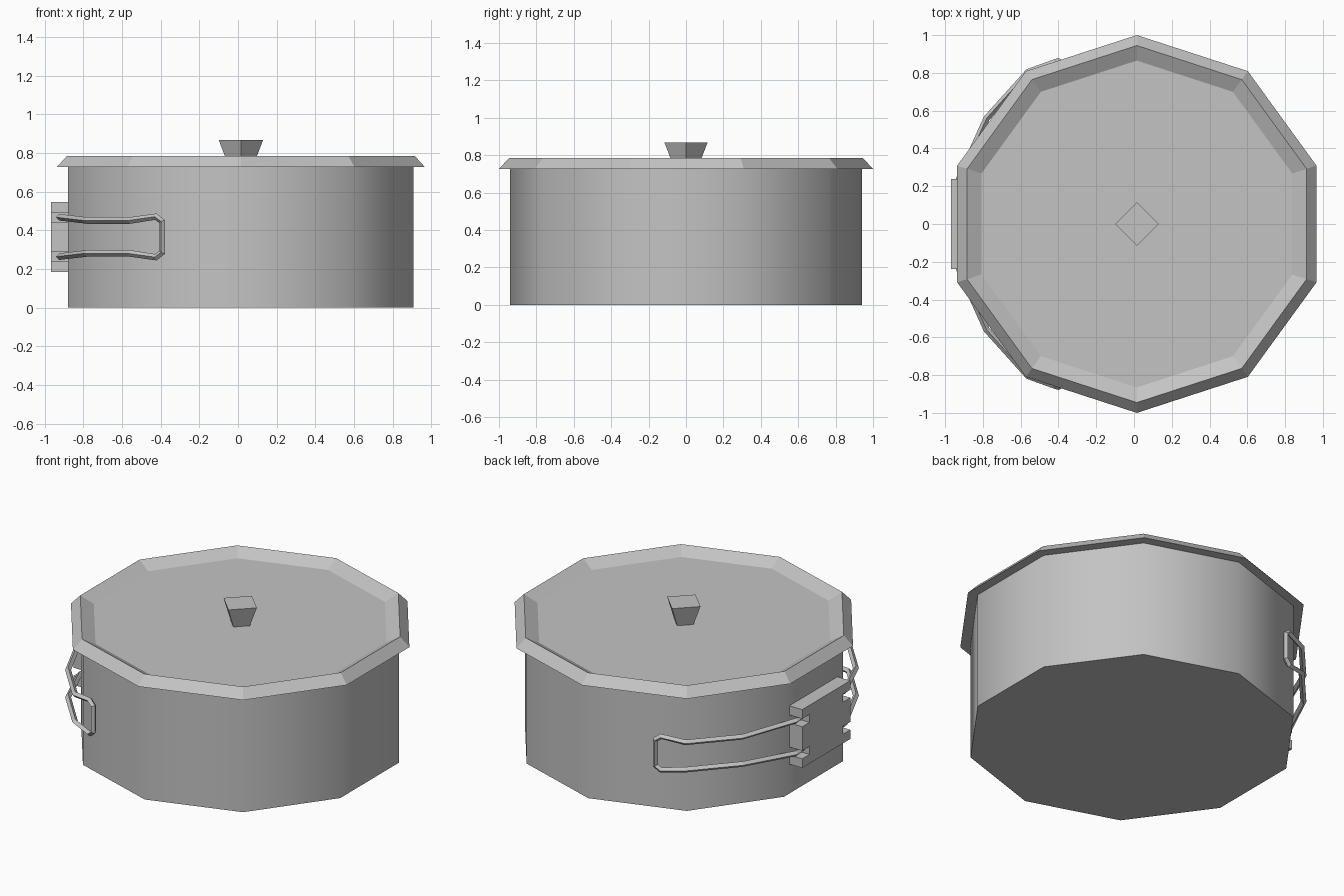
import bpy
import bmesh
from math import sin, cos, pi, radians

cube = bpy.data.objects.get("Cube")
if cube:
    bpy.data.objects.remove(cube, do_unlink=True)

CX = 0.015      # axis of the pot
MID = 0.365     # middle height of the handles

metal = bpy.data.materials.new("grey metal")
metal.use_nodes = True
grey = (0.55, 0.55, 0.55, 1)
metal.diffuse_color = grey
metal.node_tree.nodes["Principled BSDF"].inputs["Base Color"].default_value = grey


def add_object(name, data):
    obj = bpy.data.objects.new(name, data)
    data.materials.append(metal)
    bpy.context.collection.objects.link(obj)
    return obj


def mesh_object(name, bm):
    bmesh.ops.recalc_face_normals(bm, faces=bm.faces)
    mesh = bpy.data.meshes.new(name)
    bm.to_mesh(mesh)
    bm.free()
    return add_object(name, mesh)


def lathe(name, profile, sides):
    """Capped solid from (radius, z) rings, with a corner on the y axis."""
    bm = bmesh.new()
    rings = []
    for r, z in profile:
        angles = [pi / 2 + 2 * pi * i / sides for i in range(sides)]
        rings.append([bm.verts.new((CX + r * cos(a), r * sin(a), z)) for a in angles])
    for low, high in zip(rings, rings[1:]):
        for i in range(sides):
            j = (i + 1) % sides
            bm.faces.new((low[i], low[j], high[j], high[i]))
    bm.faces.new(rings[0])
    bm.faces.new(rings[-1])
    return mesh_object(name, bm)


# Pot body: ten sides, shaded round
body = lathe("pot_body", [(0.94, 0), (0.94, 0.73)], 10)
bpy.context.view_layer.objects.active = body
body.select_set(True)
bpy.ops.object.shade_smooth_by_angle(angle=radians(40))
body.select_set(False)

# Lid: sloped rim and sunken top, with a flared square knob
lathe("lid", [(0.93, 0.727), (1.0, 0.727), (0.945, 0.785), (0.865, 0.742)], 10)
lathe("lid_knob", [(0.066, 0.74), (0.115, 0.867)], 4)

# Bracket: plate outline notched at both ends, extruded out from the wall
half, inner = 0.237, 0.165
right_side = [(half, 0.183), (half, 0.24), (inner, 0.24), (inner, 0.29), (half, 0.29)]
right_side += [(y, 2 * MID - z) for y, z in reversed(right_side)]
outline = right_side + [(-y, z) for y, z in reversed(right_side)]
bm = bmesh.new()
plate = bm.faces.new([bm.verts.new((-0.87, y, z)) for y, z in outline])
out = bmesh.ops.extrude_face_region(bm, geom=[plate])
moved = [v for v in out["geom"] if isinstance(v, bmesh.types.BMVert)]
bmesh.ops.translate(bm, verts=moved, vec=(-0.098, 0, 0))
bm.faces.ensure_lookup_table()
mesh_object("handle_bracket", bm)

# Wire handles: (x, y, half height) along the wall, looped back at the far end
wire = [(-0.92, 0.17, 0.102), (-0.925, 0.24, 0.102), (-0.78, 0.56, 0.085),
        (-0.56, 0.805, 0.085), (-0.425, 0.853, 0.105), (-0.393, 0.863, 0.08)]
for name, side in (("front_handle", -1), ("back_handle", 1)):
    path = [(x, side * y, MID + h) for x, y, h in wire]
    path += [(x, side * y, MID - h) for x, y, h in reversed(wire)]
    curve = bpy.data.curves.new(name, "CURVE")
    curve.dimensions = "3D"
    curve.bevel_depth = 0.017
    curve.bevel_resolution = 0
    curve.use_fill_caps = True
    spline = curve.splines.new("POLY")
    spline.points.add(len(path) - 1)
    for point, co in zip(spline.points, path):
        point.co = (*co, 1)
    spline.use_smooth = False
    add_object(name, curve)
